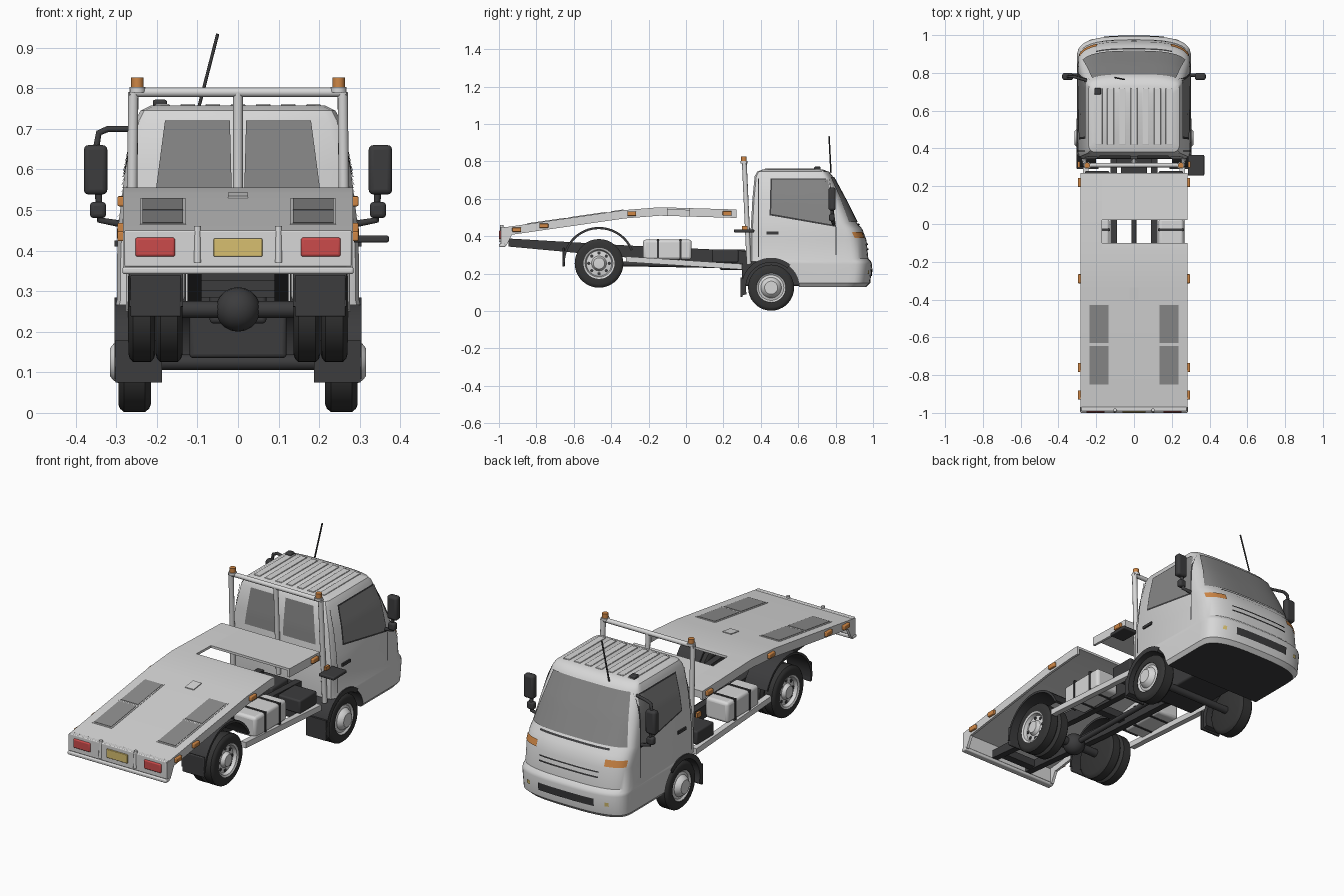
import bpy, bmesh, math

if "Cube" in bpy.data.objects:
    bpy.data.objects.remove(bpy.data.objects["Cube"])

def mat(name, r, g, b):
    m = bpy.data.materials.new(name)
    m.diffuse_color = (r, g, b, 1)
    m.use_nodes = True
    m.node_tree.nodes["Principled BSDF"].inputs["Base Color"].default_value = m.diffuse_color
    return m
BODY = mat("light_grey_paint", .68, .68, .68)
GLASS = mat("grey_glass", .24, .24, .24)
DARK = mat("dark_plastic", .045, .045, .047)
TYRE = mat("tyre_rubber", .035, .035, .035)
PAD = mat("deck_grip_grey", .27, .27, .27)
ORANGE = mat("orange_lamp", .62, .24, .06)
RED = mat("red_lamp", .6, .07, .07)
YELLOW = mat("yellow_plate", .68, .52, .16)

# ---------- helpers ----------
def obj(name, verts, faces, *mats, closed=True):
    me = bpy.data.meshes.new(name)
    me.from_pydata(verts, [], faces)
    bm = bmesh.new()
    bm.from_mesh(me)
    bmesh.ops.remove_doubles(bm, verts=bm.verts, dist=1e-5)
    if closed:
        bmesh.ops.recalc_face_normals(bm, faces=bm.faces)
    bm.to_mesh(me)
    bm.free()
    for m in mats:
        me.materials.append(m)
    me.shade_smooth()
    me.set_sharp_from_angle(angle=math.radians(35))
    ob = bpy.data.objects.new(name, me)
    bpy.context.collection.objects.link(ob)
    return ob

def activate(ob):
    bpy.ops.object.select_all(action='DESELECT')
    ob.select_set(True)
    bpy.context.view_layer.objects.active = ob

def prism(name, pts, x0, x1, *mats):
    """(y, z) outline extruded along x"""
    n = len(pts)
    v = [(x, y, z) for x in (x0, x1) for y, z in pts]
    f = [(i, (i + 1) % n, n + (i + 1) % n, n + i) for i in range(n)]
    return obj(name, v, f + [tuple(range(n)), tuple(range(n, 2 * n))], *mats)

def box(name, x0, x1, y0, y1, z0, z1, m, bevel=0):
    ob = prism(name, [(y0, z0), (y1, z0), (y1, z1), (y0, z1)], x0, x1, m)
    if bevel:
        b = ob.modifiers.new("bevel", 'BEVEL')
        b.width, b.segments = bevel, 3
    return ob

def lathe(name, prof, c, s, m, n=36):
    """(x, r) profile spun round the x axis, s flips the side"""
    k = len(prof)
    v = [(c[0] + s * x, c[1] + r * math.cos(a), c[2] + r * math.sin(a))
         for a in (2 * math.pi * i / n for i in range(n)) for x, r in prof]
    f = [(i * k + j, i * k + j + 1, (i + 1) % n * k + j + 1, (i + 1) % n * k + j)
         for i in range(n) for j in range(k - 1)]
    return obj(name, v, f, m)

def rod(name, pts, r, m):
    cu = bpy.data.curves.new(name, 'CURVE')
    cu.dimensions, cu.bevel_depth, cu.bevel_resolution, cu.use_fill_caps = '3D', r, 3, True
    sp = cu.splines.new('POLY')
    sp.points.add(len(pts) - 1)
    for p, q in zip(sp.points, pts):
        p.co = (*q, 1)
    cu.materials.append(m)
    ob = bpy.data.objects.new(name, cu)
    bpy.context.collection.objects.link(ob)
    activate(ob)
    bpy.ops.object.convert(target='MESH')

def arc(c, r, a0, a1, n=20):
    return [(c[0] + r * math.cos(math.radians(a0 + (a1 - a0) * i / n)),
             c[1] + r * math.sin(math.radians(a0 + (a1 - a0) * i / n))) for i in range(n + 1)]

# ---------- cab: levels of z, front y, half width, front corner depth, back y ----------
LEVELS = [(.13, .965, .285, .12, .345), (.15, .985, .30, .12, .345), (.25, .995, .302, .12, .345),
          (.265, .99, .302, .12, .345), (.28, .975, .298, .12, .343), (.38, .965, .298, .12, .343),
          (.44, .942, .296, .12, .346), (.47, .915, .294, .115, .348), (.60, .85, .278, .09, .355),
          (.72, .785, .253, .06, .367), (.745, .765, .24, .05, .38), (.757, .73, .215, .04, .41)]

def level(z):
    for a, b in zip(LEVELS, LEVELS[1:]):
        if z <= b[0]:
            t = (z - a[0]) / (b[0] - a[0])
            return [p + (q - p) * t for p, q in zip(a, b)][1:]
    return LEVELS[-1][1:]

def front(x, z):
    yf, hw, d, _ = level(z)
    return yf - d + d * (1 - min(abs(x) / hw, .99) ** 3) ** (1 / 3)

def side(y, z):
    yf, hw, d, _ = level(z)
    t = min(max((y - yf + d) / d, 0), .95)
    return hw * (1 - t ** 3) ** (1 / 3)

half = [math.radians(90 - 90 * i / 12) for i in range(13)]
V, F = [], []
for z, yf, hw, d, yb in LEVELS:
    r = [(hw - .03, yb), (hw - .009, yb + .009), (hw, yb + .03)]
    r += [(hw * math.sin(a) ** (2 / 3), yf - d + d * max(math.cos(a), 0) ** (2 / 3)) for a in half]
    V += [(x, y, z) for x, y in r] + [(-x, y, z) for x, y in r[-2::-1]]
n = len(V) // len(LEVELS)
for k in range(len(LEVELS) - 1):
    F += [(k * n + i, k * n + (i + 1) % n, (k + 1) * n + (i + 1) % n, (k + 1) * n + i) for i in range(n)]
F += [tuple(range(n)), tuple(range(len(V) - n, len(V)))]
cab = obj("cab", V, F, BODY, DARK)
for p in cab.data.polygons:
    p.material_index = int(p.center.z < .131)
FW, RW = (.455, .125), (-.465, .255)
for cutter in (prism("arch_cutter", arc(FW, .15, 0, 350, 35), -.4, .4, BODY, DARK),
               prism("rear_cutter", [(.3, 0), (.41, 0), (.41, .266), (.3, .266)], -.4, .4, BODY, DARK)):
    for p in cutter.data.polygons:
        p.material_index = 1
    b = cab.modifiers.new("cut", 'BOOLEAN')
    b.operation, b.object, b.solver = 'DIFFERENCE', cutter, 'EXACT'
    activate(cab)
    bpy.ops.object.modifier_apply(modifier="cut")
    bpy.data.objects.remove(cutter)
cab.data.set_sharp_from_angle(angle=math.radians(35))

def patch(name, quad, fn, m, nu=14, nv=8):
    """thin plate on the cab: quad (bl, br, tr, tl) mapped by fn to 3D"""
    v, (a, b, c, d) = [], quad
    for j in range(nv + 1):
        for i in range(nu + 1):
            u, w = i / nu, j / nv
            v.append(fn(*[(a[k] * (1 - u) + b[k] * u) * (1 - w) + (d[k] * (1 - u) + c[k] * u) * w for k in (0, 1)]))
    q = nu + 1
    obj(name, v, [(j * q + i, j * q + i + 1, j * q + q + i + 1, j * q + q + i)
                  for j in range(nv) for i in range(nu)], m, closed=False)

def rect(a0, a1, z0, z1):
    return [(a0, z0), (a1, z0), (a1, z1), (a0, z1)]
on_front = lambda x, z: (x, front(x, z) + .005, z + .002)
on_back = lambda x, z: (x, level(z)[3] - .004, z)

# windscreen, grilles and seams
patch("windscreen", [(.272, .475), (-.272, .475), (-.222, .715), (.222, .715)], on_front, GLASS, 28, 10)
patch("wiper_strip", rect(.2, -.2, .458, .466), on_front, DARK, 20, 2)
for z0, z1, w in ((.325, .333, .17), (.352, .359, .17), (.185, .225, .16)):
    patch("grille_slot", rect(w, -w, z0, z1), on_front, DARK, 20, 2)
for s in (1, -1):
    on_side = lambda y, z: (s * (side(y, z) + .004), y, z)
    on_side_low = lambda y, z: (s * (side(y, z) + .002), y, z)
    patch("corner_lamp", rect(s * .288, s * .195, .388, .42), on_front, ORANGE)
    patch("fog_lamp", rect(s * .235, s * .215, .195, .215), on_front, YELLOW, 3, 3)
    patch("window_seal", [(.447, .512), (.802, .45), (.768, .71), (.452, .71)], on_side_low, DARK)
    patch("side_window", [(.455, .52), (.795, .46), (.76, .703), (.46, .703)], on_side, GLASS)
    patch("door_seam", rect(.80, .804, .30, .45), on_side, DARK, 1, 8)
    patch("door_seam", rect(.385, .389, .29, .71), on_side, DARK, 1, 10)
    patch("back_window", [(s * .205, .53), (s * .015, .53), (s * .02, .72), (s * .18, .72)], on_back, GLASS)
    box("door_handle", s * .29, s * .304, .43, .495, .41, .425, DARK)
    # mirrors
    box("mirror", s * .322, s * .38, .762, .80, .538, .66, DARK, .012)
    box("small_mirror", s * .325, s * .365, .765, .795, .48, .52, DARK, .01)
    rod("mirror_stalk", [(s * .285, .79, .465), (s * .34, .785, .475), (s * .345, .78, .55)], .009, DARK)
rod("mirror_arm", [(-.25, .76, .70), (-.32, .78, .70), (-.343, .78, .69), (-.35, .78, .65)], .008, DARK)
for i in range(-3, 4):
    box("roof_rib", i * .062 - .018, i * .062 + .018, .42, .72, .754, .761, BODY, .003)
rod("antenna", [(-.10, .775, .74), (-.05, .765, .934)], .004, DARK)
box("roof_knob", -.21, -.175, .685, .72, .755, .772, DARK, .006)

# ---------- wheels ----------
def tyre(w, r, rim):
    return [(-w, 0), (-w, r * .85), (-w * .9, r * .93), (-w * .65, r), (w * .65, r), (w * .9, r * .93), (w, r * .85), (w, rim), (w * .3, rim), (w * .3, 0)]
for s in (1, -1):
    c = (s * .255, *FW)
    lathe("front_tyre", tyre(.04, .123, .078), c, s, TYRE)
    lathe("front_rim", [(.038, .079), (.03, .068), (.034, .055), (.052, .045), (.06, .035), (.06, 0)], c, s, BODY)
    for x in (.17, .237):
        lathe("rear_tyre", tyre(.033, .13, .082), (s * x, *RW), s, TYRE)
    c = (s * .237, *RW)
    lathe("rear_rim", [(.034, .083), (.03, .074), (.012, .068), (.016, .04), (.034, .03), (.036, 0)], c, s, BODY)
    for i in range(8):
        a = i * math.pi / 4
        lathe("rim_hole", [(.0, .009), (.017, .009), (.017, 0)], (c[0], c[1] + .055 * math.cos(a), c[2] + .055 * math.sin(a)), s, DARK, 8)
    # mudguards and flaps
    prism("front_mudguard", arc(FW, .16, 50, 195) + arc(FW, .135, 195, 50), s * .2, s * .304, DARK)
    box("front_mudflap", s * .187, s * .302, .292, .302, .075, .18, DARK)
    prism("rear_mudguard", arc(RW, .195, 22, 178) + arc(RW, .183, 178, 22), s * .135, s * .268, DARK)
    box("rear_mudflap", s * .14, s * .265, -.66, -.648, .237, .34, DARK, .004)

# ---------- chassis ----------
for s in (1, -1):
    prism("frame_rail", [(-.95, .345), (-.3, .285), (.35, .25), (.6, .25), (.6, .30), (.35, .32), (-.3, .35), (-.95, .388)], s * .09, s * .125, DARK)
    prism("side_guard", [(-.32, .262), (.30, .222), (.30, .252), (-.32, .292)], s * .24, s * .27, BODY)
    box("side_tank", s * .13, s * .262, -.23, .03, .275, .382, BODY, .015)
    for y in (-.15, -.03):
        box("tank_strap", s * .128, s * .265, y - .006, y + .006, .272, .385, DARK)
    box("battery_box", s * .13, s * .26, .14, .28, .26, .33, DARK, .008)
for y in (-.9, -.6, -.2, .1):
    z = .31 - .06 * y
    box("cross_member", -.1, .1, y - .02, y + .02, z - .02, z + .02, DARK)
rod("rear_axle", [(-.2, *RW), (.2, *RW)], .022, DARK)
lathe("differential", [(.055 * math.cos(a * math.pi / 10), .055 * math.sin(a * math.pi / 10)) for a in range(11)], (0, *RW), 1, DARK, 20)
rod("drive_shaft", [(0, -.46, .255), (0, .36, .24)], .014, DARK)
rod("front_axle", [(-.22, *FW), (.22, *FW)], .02, DARK)
box("engine", -.12, .12, .30, .75, .135, .31, DARK, .01)
box("gearbox", -.07, .07, .18, .32, .22, .33, DARK, .01)
box("side_step_plate", .285, .372, .257, .365, .42, .437, DARK, .005)

# ---------- sloping deck with a slot open on the right ----------
TOP = [(-.975, .447), (-.33, .54), (-.14, .555), (.27, .543)]
def deck_z(y):
    for a, b in zip(TOP, TOP[1:]):
        if y <= b[0]:
            return a[1] + (b[1] - a[1]) * (y - a[0]) / (b[0] - a[0])
    return TOP[-1][1]

def strip(name, y0, y1, x0, x1, t, m, lift=0):
    ys = [y0] + [p[0] for p in TOP if y0 < p[0] < y1] + [y1]
    up = [(y, deck_z(y) + lift) for y in ys]
    prism(name, up + [(y, z - t) for y, z in up[::-1]], x0, x1, m)
strip("deck_left", -.975, .27, -.28, -.17, .012, BODY)
strip("deck_rear", -.975, -.10, -.17, .28, .012, BODY)
strip("deck_front", .02, .27, -.17, .28, .012, BODY)
strip("skirt_left", -.975, .27, -.283, -.27, .045, BODY)
strip("skirt_right_rear", -.975, -.10, .27, .283, .045, BODY)
strip("skirt_right_front", .02, .27, .27, .283, .045, BODY)
strip("deck_hatch", -.40, -.335, -.025, .025, .008, BODY, .004)
box("deck_end", -.28, .28, .258, .27, .505, .543, BODY)
for s in (1, -1):
    for y0, y1 in ((-.63, -.43), (-.85, -.645)):
        strip("grip_frame", y0 - .007, y1 + .007, s * .128, s * .242, .006, BODY, .002)
        strip("grip_pad", y0, y1, s * .135, s * .235, .006, PAD, .004)
    for y in (-.905, -.76, -.29, .22):
        z = deck_z(y) - .022
        box("side_marker", s * .28, s * .297, y - .024, y + .024, z - .012, z + .012, ORANGE, .004)
    box("tail_lamp", s * .155, s * .253, -.999, -.985, .385, .432, RED, .006)
    rod("tail_post", [(s * .1, -.99, .37), (s * .1, -.985, .46)], .009, BODY)
    prism("tail_bracket", [(-.99, .35), (-.96, .35), (-.93, .41), (-.93, .452), (-.99, .445)], s * .268, s * .283, BODY)
box("tail_panel", -.28, .28, -.992, -.968, .36, .45, BODY, .004)
box("tail_lip", -.285, .285, -1, -.965, .342, .36, BODY, .006)
box("number_plate", -.06, .06, -.999, -.99, .385, .43, YELLOW, .003)

# ---------- frame behind the cab with beacons ----------
for s in (1, -1):
    rod("frame_post", [(s * .264, .337, .25), (s * .258, .312, .79)], .013, BODY)
    rod("beacon_base", [(s * .248, .31, .79), (s * .248, .31, .803)], .02, BODY)
    rod("beacon", [(s * .248, .31, .80), (s * .248, .31, .826)], .0155, ORANGE)
    box("marker_lamp", s * .285, s * .298, .30, .33, .43, .455, ORANGE)
rod("frame_bar", [(-.268, .312, .79), (.268, .312, .79)], .012, BODY)
rod("frame_centre_post", [(0, .333, .33), (0, .312, .79)], .012, BODY)
